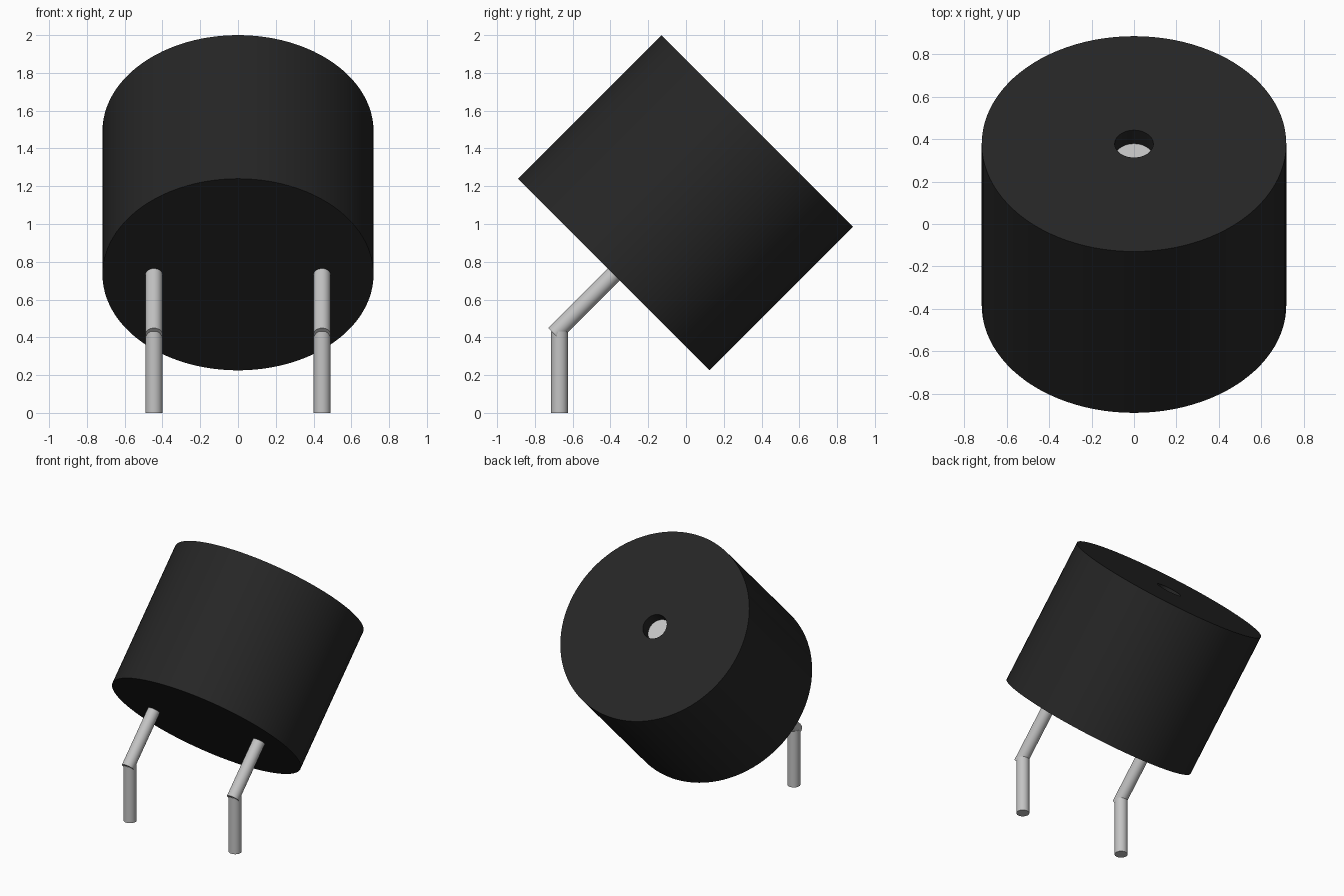
import bpy, bmesh, math
from mathutils import Matrix, Vector

cube = bpy.data.objects.get("Cube")
if cube:
    bpy.data.objects.remove(cube, do_unlink=True)


def make_material(name, rgb):
    mat = bpy.data.materials.new(name)
    mat.use_nodes = True
    mat.diffuse_color = (*rgb, 1)
    mat.node_tree.nodes["Principled BSDF"].inputs["Base Color"].default_value = (*rgb, 1)
    return mat


BLACK = make_material("black plastic", (0.019, 0.019, 0.019))
METAL = make_material("light grey metal", (0.55, 0.55, 0.55))

TILT = math.radians(-45)            # body axis leans back towards +y
BASE = Vector((0, -0.3825, 0.7325))  # centre of the body's lower face
AXIS = Vector((0, 1, 1)).normalized()
RADIUS, HEIGHT = 0.7175, 1.075
HOLE_R, HOLE_DEPTH = 0.091, 0.09
PIN_R, PIN_X = 0.045, 0.445


def add_lathe(name, profile, steps, location, tilt, materials):
    """Spin an (r, z) profile about local z into a closed solid."""
    bm = bmesh.new()
    verts = [bm.verts.new((r, 0, z)) for r, z in profile]
    edges = [bm.edges.new(pair) for pair in zip(verts, verts[1:])]
    bmesh.ops.spin(bm, geom=verts + edges, cent=(0, 0, 0), axis=(0, 0, 1),
                   angle=math.tau, steps=steps)
    bmesh.ops.remove_doubles(bm, verts=bm.verts, dist=1e-4)
    bmesh.ops.recalc_face_normals(bm, faces=bm.faces)
    mesh = bpy.data.meshes.new(name)
    bm.to_mesh(mesh)
    bm.free()
    for mat in materials:
        mesh.materials.append(mat)
    obj = bpy.data.objects.new(name, mesh)
    bpy.context.collection.objects.link(obj)
    obj.matrix_world = Matrix.Translation(location) @ Matrix.Rotation(tilt, 4, "X")
    bpy.ops.object.select_all(action="DESELECT")
    obj.select_set(True)
    bpy.context.view_layer.objects.active = obj
    bpy.ops.object.shade_smooth_by_angle(angle=math.radians(30))
    return obj


def rod(length):
    return [(0, 0), (PIN_R, 0), (PIN_R, length), (0, length)]


# Tilted round body with a shallow sound hole in its upper face
floor_z = HEIGHT - HOLE_DEPTH
body = add_lathe("body", [(0, 0), (RADIUS, 0), (RADIUS, HEIGHT), (HOLE_R, HEIGHT),
                          (HOLE_R, floor_z), (0, floor_z)],
                 96, BASE, TILT, [BLACK, METAL])

# Metal floor inside the hole
for face in body.data.polygons:
    if abs(face.center.z - floor_z) < 0.001:
        face.material_index = 1

# Two bent pins: a slanted part along the body axis and an upright part
for side, x in (("left", PIN_X), ("right", -PIN_X)):
    slant_length = 0.446
    start = BASE - AXIS * slant_length + Vector((x, 0, 0))
    add_lathe(side + "_pin_slanted", rod(slant_length + 0.01), 32, start, TILT, [METAL])
    add_lathe(side + "_pin_upright", rod(0.43), 32, Vector((x, -0.67, 0)), 0, [METAL])
